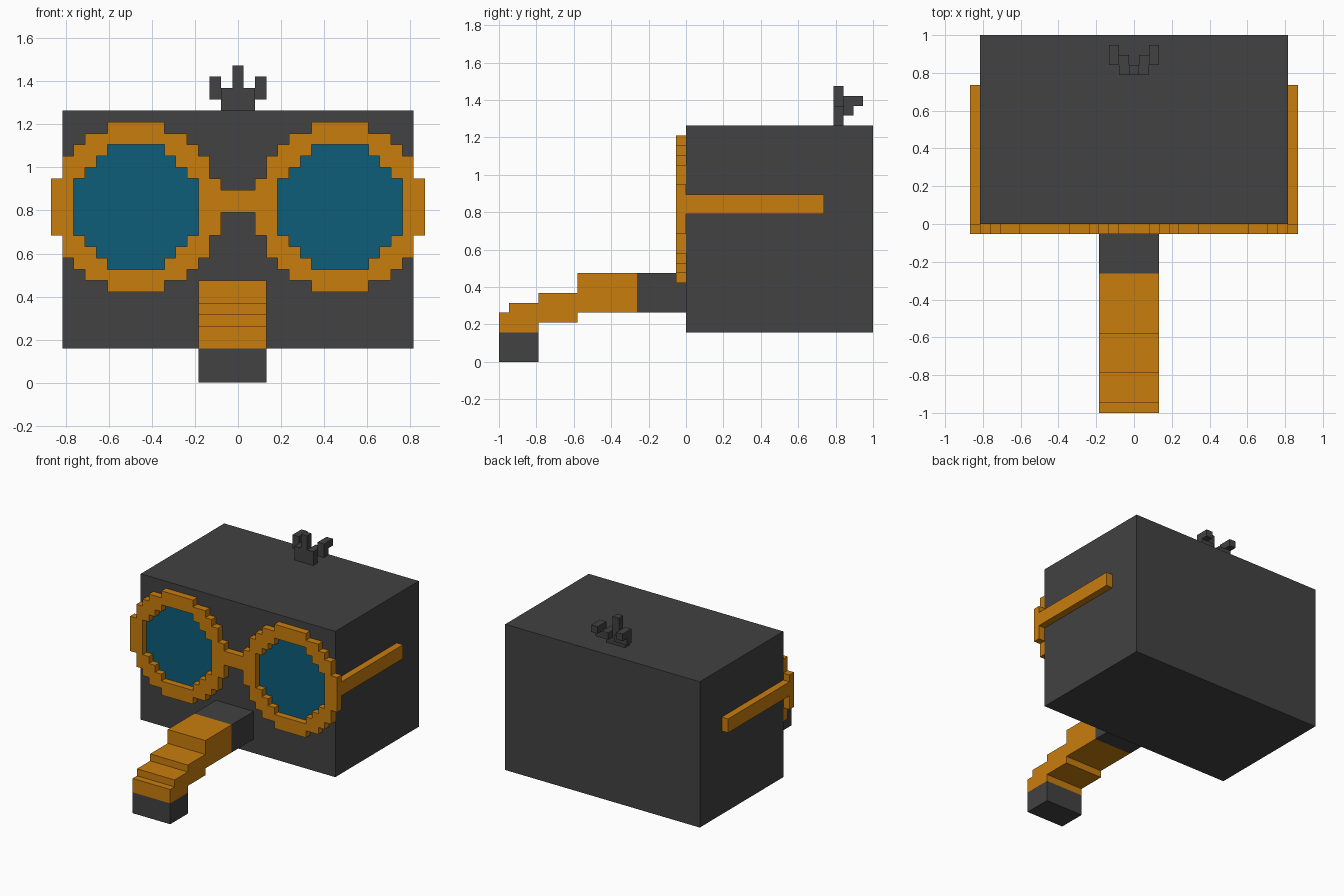
import bpy, bmesh

if "Cube" in bpy.data.objects:
    bpy.data.objects.remove(bpy.data.objects["Cube"])

V = 2 / 38  # one block unit; the model is 38 blocks long


def material(name, rgb):
    m = bpy.data.materials.new(name)
    m.diffuse_color = (*rgb, 1)
    m.use_nodes = True
    m.node_tree.nodes["Principled BSDF"].inputs["Base Color"].default_value = m.diffuse_color
    return m


GREY = material("dark_grey", (0.054, 0.054, 0.054))
ORANGE = material("orange", (0.584, 0.205, 0.004))
TEAL = material("teal", (0.004, 0.109, 0.195))


def finish(name, bm, mat, mirror=False):
    bmesh.ops.scale(bm, vec=(V, V, V), verts=bm.verts)
    bmesh.ops.recalc_face_normals(bm, faces=bm.faces)
    me = bpy.data.meshes.new(name)
    bm.to_mesh(me)
    bm.free()
    me.materials.append(mat)
    ob = bpy.data.objects.new(name, me)
    bpy.context.collection.objects.link(ob)
    if mirror:
        ob.modifiers.new("mirror", 'MIRROR').use_mirror_merge = False
    return ob


def box(name, mat, x, y, z, mirror=False):
    """Box from (min, max) ranges in block units."""
    bm = bmesh.new()
    bmesh.ops.create_cube(bm, size=1)
    for v in bm.verts:
        v.co = [r[0] if c < 0 else r[1] for c, r in zip(v.co, (x, y, z))]
    return finish(name, bm, mat, mirror)


def plate(name, mat, cells, depth):
    """Upright plate of unit cells, reaching forward from y = 0."""
    bm = bmesh.new()
    for x, z in cells:
        bm.faces.new([bm.verts.new((x + dx, 0, z + dz))
                      for dx, dz in ((-.5, -.5), (.5, -.5), (.5, .5), (-.5, .5))])
    bmesh.ops.remove_doubles(bm, verts=bm.verts, dist=0.01)
    ext = bmesh.ops.extrude_face_region(bm, geom=bm.faces[:], use_keep_orig=True)
    moved = [g for g in ext["geom"] if isinstance(g, bmesh.types.BMVert)]
    bmesh.ops.translate(bm, vec=(0, -depth, 0), verts=moved)
    return finish(name, bm, mat, mirror=True)


def disc(halves):
    """Stepped disc cells; halves[i] is the half width of the row i off centre."""
    n = len(halves) - 1
    return {(9 + i, 15.5 + j) for j in range(-n, n + 1)
            for i in range(-halves[abs(j)], halves[abs(j)] + 1)}


# Body
box("body", GREY, (-15.5, 15.5), (0, 19), (3, 24))

# Glasses: rims, lenses, bridge and temples
lens = disc([5, 5, 5, 4, 3, 2])
rim = disc([7, 7, 7, 6, 6, 5, 4, 2]) - lens
plate("glasses_rims", ORANGE, sorted(rim), 1)
plate("glasses_lenses", TEAL, sorted(lens), 0.08)
box("glasses_bridge", ORANGE, (-1.5, 1.5), (-1, 0), (15, 17))
box("glasses_temples", ORANGE, (15.5, 16.5), (0, 14), (15, 17), mirror=True)

# Trunk: stepped segments going forward and down
TX = (-3.5, 2.5)
box("trunk_base", GREY, TX, (-5, 0), (5, 9))
for i, (y, z) in enumerate((((-11, -5), (5, 9)), ((-15, -11), (4, 7)),
                            ((-18, -15), (3, 6)), ((-19, -18), (3, 5)))):
    box(f"trunk_segment_{i + 1}", ORANGE, TX, y, z)
box("trunk_tip", GREY, TX, (-19, -15), (0, 3))

# Hair tuft: base, centre strand and two curled side strands
box("tuft_base", GREY, (-1.5, 1.5), (15, 16), (24, 26))
box("tuft_centre", GREY, (-.5, .5), (15, 16), (26, 28))
box("tuft_side_links", GREY, (.5, 1.5), (16, 17), (25, 26), mirror=True)
box("tuft_side_strands", GREY, (1.5, 2.5), (16, 17), (25, 27), mirror=True)
box("tuft_side_ends", GREY, (1.5, 2.5), (17, 18), (26, 27), mirror=True)
